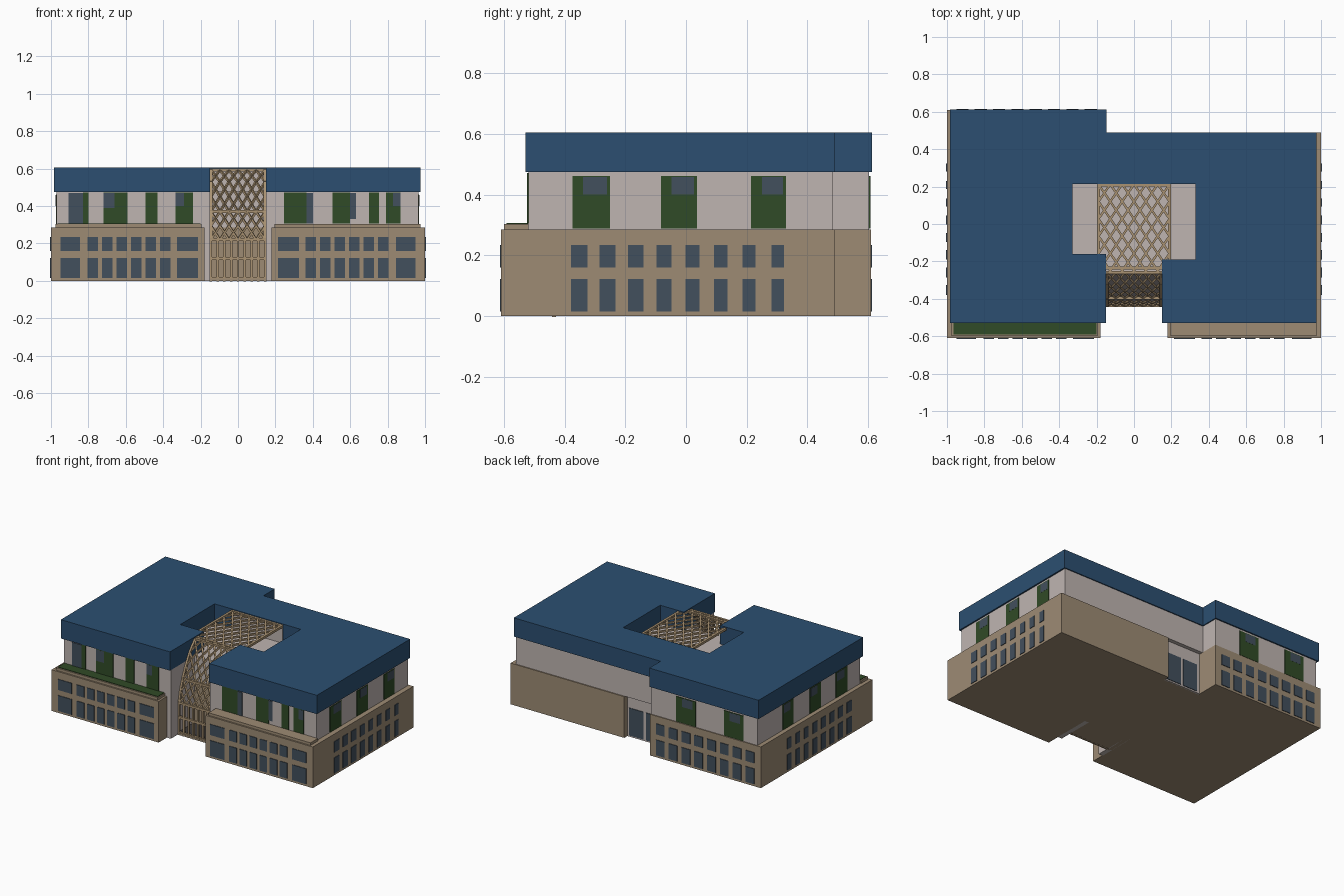
import bpy, bmesh
from mathutils import Vector

if "Cube" in bpy.data.objects:
    bpy.data.objects.remove(bpy.data.objects["Cube"])

def material(name, rgb):
    m = bpy.data.materials.new(name)
    m.diffuse_color = (*rgb, 1)
    m.use_nodes = True
    m.node_tree.nodes["Principled BSDF"].inputs["Base Color"].default_value = m.diffuse_color
    return m

BLUE = material("roof blue", (0.025, 0.078, 0.165))
TAN = material("tan stone", (0.34, 0.26, 0.175))
WHITE = material("pale plaster", (0.52, 0.46, 0.44))
GREEN = material("planting green", (0.03, 0.07, 0.02))
GLASS = material("slate glass", (0.055, 0.08, 0.11))
WOOD = material("lattice timber", (0.40, 0.29, 0.17))
DARK = material("dark floor", (0.05, 0.045, 0.045))

def finish(name, bm, mat):
    bmesh.ops.recalc_face_normals(bm, faces=bm.faces)
    me = bpy.data.meshes.new(name)
    bm.to_mesh(me)
    bm.free()
    me.materials.append(mat)
    ob = bpy.data.objects.new(name, me)
    bpy.context.collection.objects.link(ob)
    return ob

def prism(name, outline, z0, z1, mat):
    bm = bmesh.new()
    f = bm.faces.new([bm.verts.new((x, y, z0)) for x, y in outline])
    ext = bmesh.ops.extrude_face_region(bm, geom=[f], use_keep_orig=True)
    top = [v for v in ext["geom"] if isinstance(v, bmesh.types.BMVert)]
    bmesh.ops.translate(bm, verts=top, vec=(0, 0, z1 - z0))
    return finish(name, bm, mat)

def boxes(name, items, mat):
    """Each item is (x0, x1, y0, y1, z0, z1)."""
    bm = bmesh.new()
    for x0, x1, y0, y1, z0, z1 in items:
        vs = bmesh.ops.create_cube(bm, size=1)["verts"]
        for v in vs:
            v.co = (x0 + (v.co.x + .5) * (x1 - x0), y0 + (v.co.y + .5) * (y1 - y0),
                    z0 + (v.co.z + .5) * (z1 - z0))
    return finish(name, bm, mat)

def beams(name, segs, w, mat):
    bm = bmesh.new()
    for a, b in segs:
        a, b = Vector(a), Vector(b)
        d = b - a
        q = d.to_track_quat('Z', 'Y')
        vs = bmesh.ops.create_cube(bm, size=1)["verts"]
        for v in vs:
            c = Vector((v.co.x * w, v.co.y * w, v.co.z * (d.length + w * .5)))
            v.co = (a + b) / 2 + q @ c
    return finish(name, bm, mat)

T = 0.004  # plate thickness

def plate(side, pos, a0, a1, z0, z1, t=T):
    """Thin plate on an outer wall: side is 'F', 'B', 'L' or 'R'."""
    if side in "FB":
        return (a0, a1, pos - t, pos + t, z0, z1)
    return (pos - t, pos + t, a0, a1, z0, z1)

# Ground storey, with entrance gap in front and door recess behind
prism("ground_storey", [(-1, -.61), (-.18, -.61), (-.18, -.26), (.18, -.26), (.18, -.61),
      (1, -.61), (1, .49), (.13, .49), (.13, .45), (-.15, .45), (-.15, .61), (-1, .61)],
      0, .285, TAN)
boxes("entrance_slab", [(-.18, .18, -.445, -.25, 0, .012)], TAN)
boxes("entrance_floor", [(-.15, .15, -.43, -.262, .012, .016)], DARK)
boxes("entrance_piers", [(-.182, -.15, -.52, -.255, 0, .475), (.15, .182, -.52, -.255, 0, .475)], WHITE)

# Upper storey
prism("upper_storey", [(-.97, -.52), (-.15, -.52), (-.15, -.26), (.15, -.26), (.15, -.52),
      (.965, -.52), (.965, .483), (-.155, .483), (-.155, .604), (-.97, .604)],
      .285, .476, WHITE)

# Roof slab wrapped round the open courtyard
prism("roof", [(-.985, -.53), (-.15, -.53), (-.15, -.16), (-.33, -.16), (-.33, .215),
      (.33, .215), (.33, -.19), (.15, -.19), (.15, -.53), (.975, -.53), (.975, .49),
      (-.148, .49), (-.148, .613), (-.985, .613)], .475, .605, BLUE)
boxes("courtyard_back_wall", [(-.195, .195, .207, .214, .476, .585)], WHITE)

# Front terrace planters
boxes("terrace_planters", [(-.975, -.195, -.6, -.52, .285, .303), (.195, .975, -.6, -.52, .285, .303)], TAN)
boxes("terrace_planting", [(-.965, -.2, -.592, -.521, .303, .307)], GREEN)

# Ground storey windows: two rows on front, sides and rear wing
rows = [(.015, .122), (.16, .234)]
front = [(.215, .325), (.845, .95)] + [(.362 + .0775 * i, .418 + .0775 * i) for i in range(6)]
side = [(-.38 + .0945 * i, -.325 + .0925 * i) for i in range(8)]
rear = [(-.95 + .098 * i, -.885 + .098 * i) for i in range(8)]
win = []
for z0, z1 in rows:
    for a, b in front:
        win += [plate("F", -.61, a, b, z0, z1), plate("F", -.61, -b, -a, z0, z1)]
    for a, b in side:
        win += [plate("R", 1, a, b, z0, z1), plate("L", -1, a, b, z0, z1)]
    for a, b in rear:
        win.append(plate("B", .61, a, b, z0, z1))
boxes("ground_windows", win, GLASS)

# Upper storey planted windows, with glass showing beside or above the planting
green, glass = [], []
for a, b in [(-.83, -.80), (-.72, -.59), (-.495, -.43), (-.335, -.24),
             (.245, .365), (.505, .6), (.70, .755), (.79, .87)]:
    green.append(plate("F", -.52, a, b, .305, .472))
for a, b, z0 in [(-.905, -.83, .305), (-.72, -.66, .39), (-.335, -.29, .40),
                 (.365, .40, .305), (.6, .63, .33), (.83, .87, .40)]:
    glass.append(plate("F", -.52, a, b, z0, .468, T * 1.2))
for a, b in [(-.375, -.25), (-.083, .037), (.215, .33)]:
    for s, x in (("R", .965), ("L", -.97)):
        green.append(plate(s, x, a, b, .288, .462))
        glass.append(plate(s, x, a + .035, b - .01, .40, .458, T * 1.2))
for c in (-.79, -.425):
    green.append(plate("B", .604, c - .075, c + .075, .288, .462))
    glass.append(plate("B", .604, c - .05, c + .03, .40, .458, T * 1.2))
boxes("upper_planting", green, GREEN)
boxes("upper_windows", glass, GLASS)

# Rear doors in the recess
boxes("rear_door_wall", [(-.15, .13, .445, .456, 0, .285)], WHITE)
boxes("rear_doors", [plate("B", .456, a, a + .11, .01, .2) for a in (-.125, .005)], GLASS)

# Lattice canopy: posts, curved screen, then flat roof over the courtyard
def crossed(path, half, cols):
    segs = []
    step = 2 * half / cols
    for (y0, z0), (y1, z1) in zip(path, path[1:]):
        for i in range(cols):
            a, b = -half + i * step, -half + (i + 1) * step
            segs += [((a, y0, z0), (b, y1, z1)), ((b, y0, z0), (a, y1, z1))]
    return segs

curve = [(-.435, .22), (-.42, .295), (-.395, .37), (-.36, .45), (-.315, .53), (-.26, .592)]
flat = [(-.25 + .0925 * i, .592) for i in range(6)]
beams("lattice_screen", crossed(curve, .145, 6), .011, WOOD)
beams("lattice_roof", crossed(flat, .19, 6), .012, WOOD)
beams("lattice_posts", [((-.145 + .29 * i / 8, -.435, 0), (-.145 + .29 * i / 8, -.435, .22))
                        for i in range(9)], .013, WOOD)
rails = [((-.145, y, z), (.145, y, z)) for y, z in
         [(-.435, .012), (-.435, .12), (-.435, .22), (-.395, .37), (-.26, .592)]]
rails += [((-.19, y, .592), (.19, y, .592)) for y in (-.235, .208)]
for s in (-1, 1):
    rails += [((s * .145, *p), (s * .145, *q)) for p, q in zip(curve, curve[1:])]
    rails.append(((s * .19, -.25, .592), (s * .19, .208, .592)))
beams("lattice_rails", rails, .016, WOOD)
